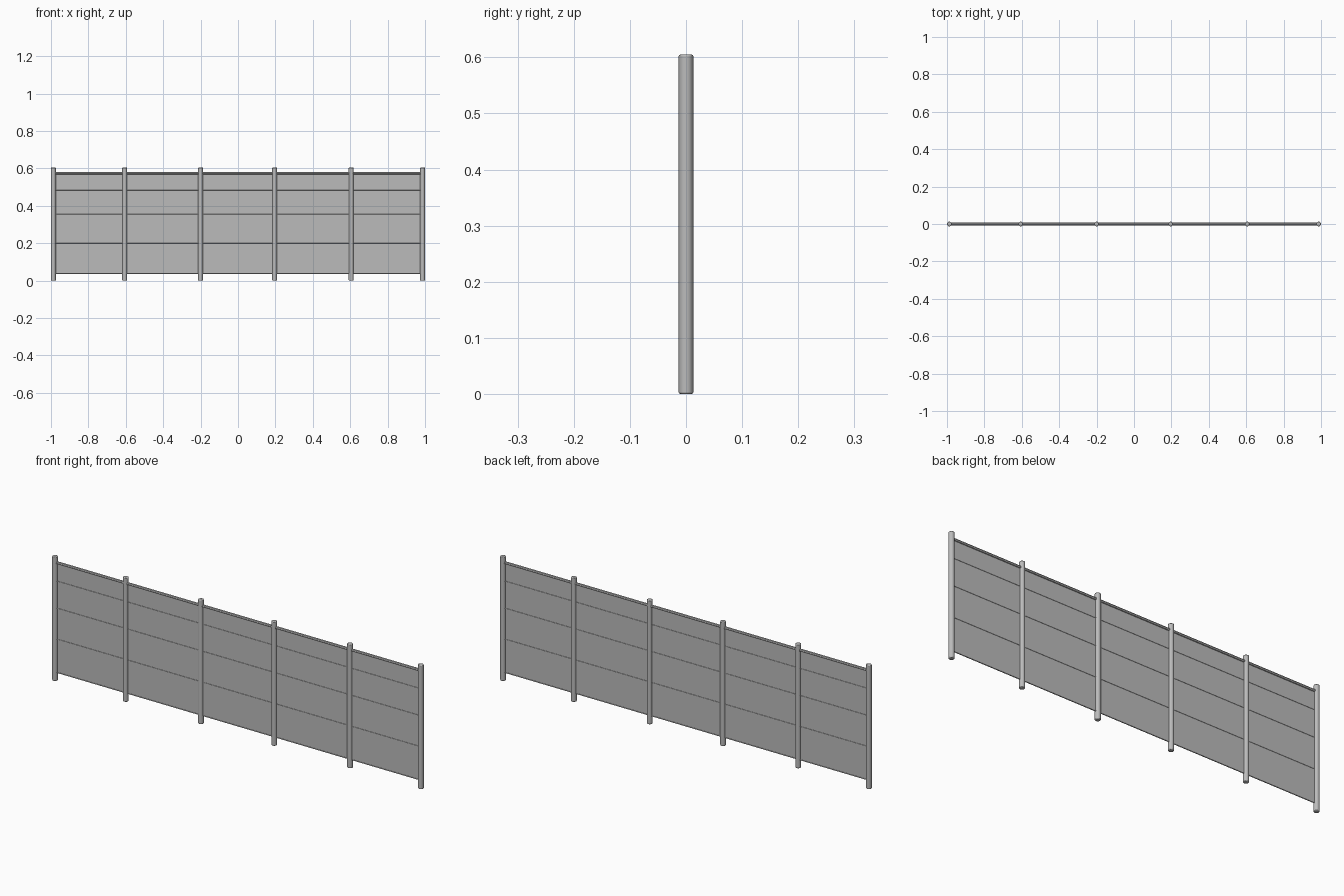
import bpy, math
from mathutils import Vector

cube = bpy.data.objects.get("Cube")
if cube:
    bpy.data.objects.remove(cube, do_unlink=True)

steel = bpy.data.materials.new("galvanised grey")
steel.use_nodes = True
GREY = (0.5, 0.5, 0.5, 1)
steel.diffuse_color = GREY
steel.node_tree.nodes["Principled BSDF"].inputs["Base Color"].default_value = GREY

POSTS = [-0.987, -0.606, -0.2, 0.196, 0.605, 0.987]
HEIGHT = 0.605
END = POSTS[-1]


def finish(name, bevel=0):
    obj = bpy.context.object
    obj.name = name
    obj.data.materials.append(steel)
    if bevel:
        mod = obj.modifiers.new("rounded ends", "BEVEL")
        mod.width = bevel
        mod.segments = 2
        mod.limit_method = "ANGLE"
        mod.angle_limit = math.radians(60)
    return obj


def rod(name, start, end, radius, sides, bevel=0):
    start, end = Vector(start), Vector(end)
    axis = end - start
    bpy.ops.mesh.primitive_cylinder_add(
        vertices=sides, radius=radius, depth=axis.length,
        location=(start + end) / 2,
        rotation=axis.to_track_quat("Z", "Y").to_euler())
    bpy.ops.object.shade_smooth_by_angle(angle=math.radians(40))
    return finish(name, bevel)


# Upright posts with softened ends
for i, x in enumerate(POSTS):
    rod(f"post_{i + 1}", (x, 0, 0), (x, 0, HEIGHT), 0.013, 12, 0.003)

# Thin mesh sheet between the end posts
bpy.ops.mesh.primitive_cube_add(size=1, location=(0, 0, 0.307))
sheet = bpy.context.object
sheet.scale = (2 * END, 0.003, 0.534)
finish("mesh_sheet")

# Top rail and the lower tension wires
rod("top_rail", (-END, 0, 0.575), (END, 0, 0.575), 0.007, 8)
for i, z in enumerate([0.485, 0.353, 0.202, 0.04]):
    rod(f"tension_wire_{i + 1}", (-END, 0, z), (END, 0, z), 0.003, 6)
